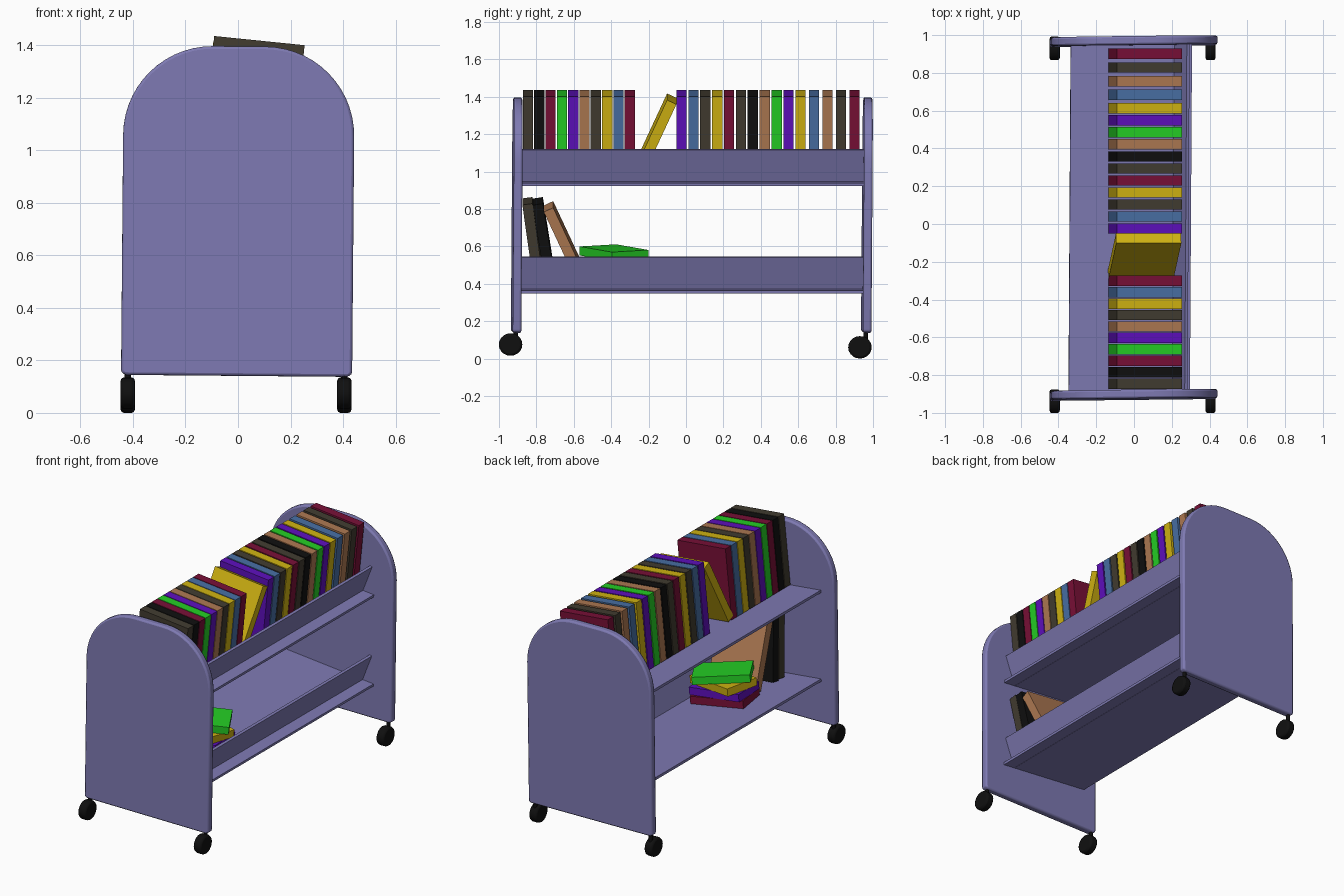
import bpy, bmesh
from math import radians, sin, cos, pi
from mathutils import Matrix, Vector

old = bpy.data.objects.get("Cube")
if old:
    bpy.data.objects.remove(old)


def material(name, rgb):
    m = bpy.data.materials.new(name)
    m.use_nodes = True
    m.diffuse_color = (*rgb, 1)
    m.node_tree.nodes["Principled BSDF"].inputs["Base Color"].default_value = (*rgb, 1)
    return m


MATS = {
    "lavender": material("lavender paint", (0.21, 0.195, 0.45)),
    "brown": material("dark brown", (0.054, 0.045, 0.03)),
    "black": material("black", (0.005, 0.005, 0.005)),
    "maroon": material("maroon", (0.19, 0.005, 0.038)),
    "green": material("bright green", (0.018, 0.62, 0.018)),
    "purple": material("purple", (0.112, 0.005, 0.51)),
    "tan": material("tan", (0.42, 0.19, 0.084)),
    "yellow": material("mustard yellow", (0.63, 0.45, 0.006)),
    "blue": material("steel blue", (0.065, 0.16, 0.37)),
}


def rot(axis, degrees):
    return Matrix.Rotation(radians(degrees), 4, axis)


def finish(bm, name, colour, matrix, bevel=0):
    bmesh.ops.recalc_face_normals(bm, faces=bm.faces)
    me = bpy.data.meshes.new(name)
    bm.to_mesh(me)
    bm.free()
    me.materials.append(MATS[colour])
    ob = bpy.data.objects.new(name, me)
    bpy.context.collection.objects.link(ob)
    ob.matrix_world = matrix
    if bevel:
        mod = ob.modifiers.new("rounded edges", "BEVEL")
        mod.width = bevel
        mod.segments = 2
        mod.limit_method = "ANGLE"
        bpy.ops.object.select_all(action="DESELECT")
        ob.select_set(True)
        bpy.context.view_layer.objects.active = ob
        bpy.ops.object.shade_smooth_by_angle(angle=radians(35))
    return ob


def box(name, colour, size, matrix, base=False):
    """Box centred on its matrix, or standing on it if base is set."""
    bm = bmesh.new()
    bmesh.ops.create_cube(bm, size=1)
    bmesh.ops.scale(bm, verts=bm.verts, vec=size)
    if base:
        bmesh.ops.translate(bm, verts=bm.verts, vec=(0, 0, size[2] / 2))
    return finish(bm, name, colour, matrix)


def cylinder(name, colour, radius, depth, matrix, bevel=0):
    bm = bmesh.new()
    bmesh.ops.create_cone(bm, cap_ends=True, segments=20, radius1=radius,
                          radius2=radius, depth=depth)
    return finish(bm, name, colour, matrix, bevel)


# Arched end panels, standing very slightly askew
def end_panel(name, y):
    half, low, high, thick = 0.44, -0.63, 0.625, 0.046
    corners = [(1, low, 0.02, -90), (1, high, 0.34, 0),
               (-1, high, 0.34, 90), (-1, low, 0.02, 180)]
    bm = bmesh.new()
    verts = []
    for side, z, r, start in corners:
        steps = 14 if r > 0.1 else 3
        cx, cz = side * (half - r), z + (r if z < 0 else -r)
        for i in range(steps + 1):
            a = radians(start) + pi / 2 * i / steps
            verts.append(bm.verts.new((cx + r * cos(a), -thick / 2, cz + r * sin(a))))
    face = bm.faces.new(verts)
    grown = bmesh.ops.extrude_face_region(bm, geom=[face])["geom"]
    bmesh.ops.translate(bm, vec=(0, thick, 0),
                        verts=[v for v in grown if isinstance(v, bmesh.types.BMVert)])
    skew = rot("Z", 0.65) @ rot("Y", 0.5) @ rot("X", -0.4)
    finish(bm, name, "lavender", Matrix.Translation((0, y, 0.771)) @ skew, 0.01)


end_panel("front_end_panel", -0.904)
end_panel("back_end_panel", 0.968)

# Casters trailing forwards under each panel
for end, panel_y, y, z in (("front", -0.91, -0.938, 0.075), ("back", 0.96, 0.93, 0.06)):
    for side, x in (("left", 0.405), ("right", -0.42)):
        cylinder(f"{end}_{side}_wheel", "black", 0.06, 0.054,
                 Matrix.Translation((x, y, z)) @ rot("Y", 90) @ Matrix.Diagonal((1, 1.05, 1, 1)),
                 0.012)
        cylinder(f"{end}_{side}_caster_stem", "black", 0.012, 0.08,
                 Matrix.Translation((x, panel_y, 0.13)))

# Sloping shelves with an outward leaning retaining board
TILT = 5.8
UPPER, LOWER = 0.97, 0.395      # floor heights at x = 0
MID_Y, LENGTH = 0.03, 1.85
for name, z in (("upper", UPPER), ("lower", LOWER)):
    turn = rot("Z", -0.35)
    box(f"{name}_shelf_floor", "lavender", (0.645, LENGTH, 0.016),
        Matrix.Translation((-0.02, MID_Y, z - 0.007)) @ turn @ rot("Y", TILT))
    box(f"{name}_shelf_board", "lavender", (0.016, LENGTH, 0.198),
        Matrix.Translation((0.246, MID_Y, z + 0.055)) @ turn @ rot("Y", 21))


# Books
def book(name, colour, floor, y, lean=0, lift=0, x=0.036, size=(0.346, 0.055, 0.45)):
    base = floor - x * sin(radians(TILT)) + 0.004
    base += lift + abs(sin(radians(lean))) * size[1] / 2
    box(name, colour, size,
        Matrix.Translation((x, y, base)) @ rot("Y", TILT) @ rot("X", lean), True)


front_row = "brown black maroon green purple tan brown yellow blue maroon".split()
back_row = ("purple blue brown yellow maroon brown black tan green purple "
            "yellow blue tan brown maroon").split()
for i, colour in enumerate(front_row):
    book(f"upper_front_book_{i + 1}", colour, UPPER, -0.845 + 0.0605 * i)
for i, colour in enumerate(back_row):
    book(f"upper_back_book_{i + 1}", colour, UPPER,
         -0.024 + 0.0636 * i + 0.0085 * max(0, i - 10))
book("upper_leaning_book", "yellow", UPPER, -0.265, -24.8)

for i, (colour, y, lean) in enumerate((("brown", -0.785, 8), ("black", -0.722, 9),
                                       ("tan", -0.545, 25))):
    book(f"lower_leaning_book_{i + 1}", colour, LOWER, y, lean)

# Pile of books lying flat on the lower shelf
for i, (colour, angle) in enumerate((("maroon", 10), ("purple", 3),
                                     ("yellow", -15), ("green", 30))):
    up = Vector((sin(radians(TILT)), 0, cos(radians(TILT)))) * (0.048 * i)
    box(f"stacked_book_{i + 1}", colour, (0.345, 0.225, 0.048),
        Matrix.Translation(Vector((-0.01, -0.385, LOWER + 0.004)) + up)
        @ rot("Y", TILT) @ rot("Z", angle), True)
